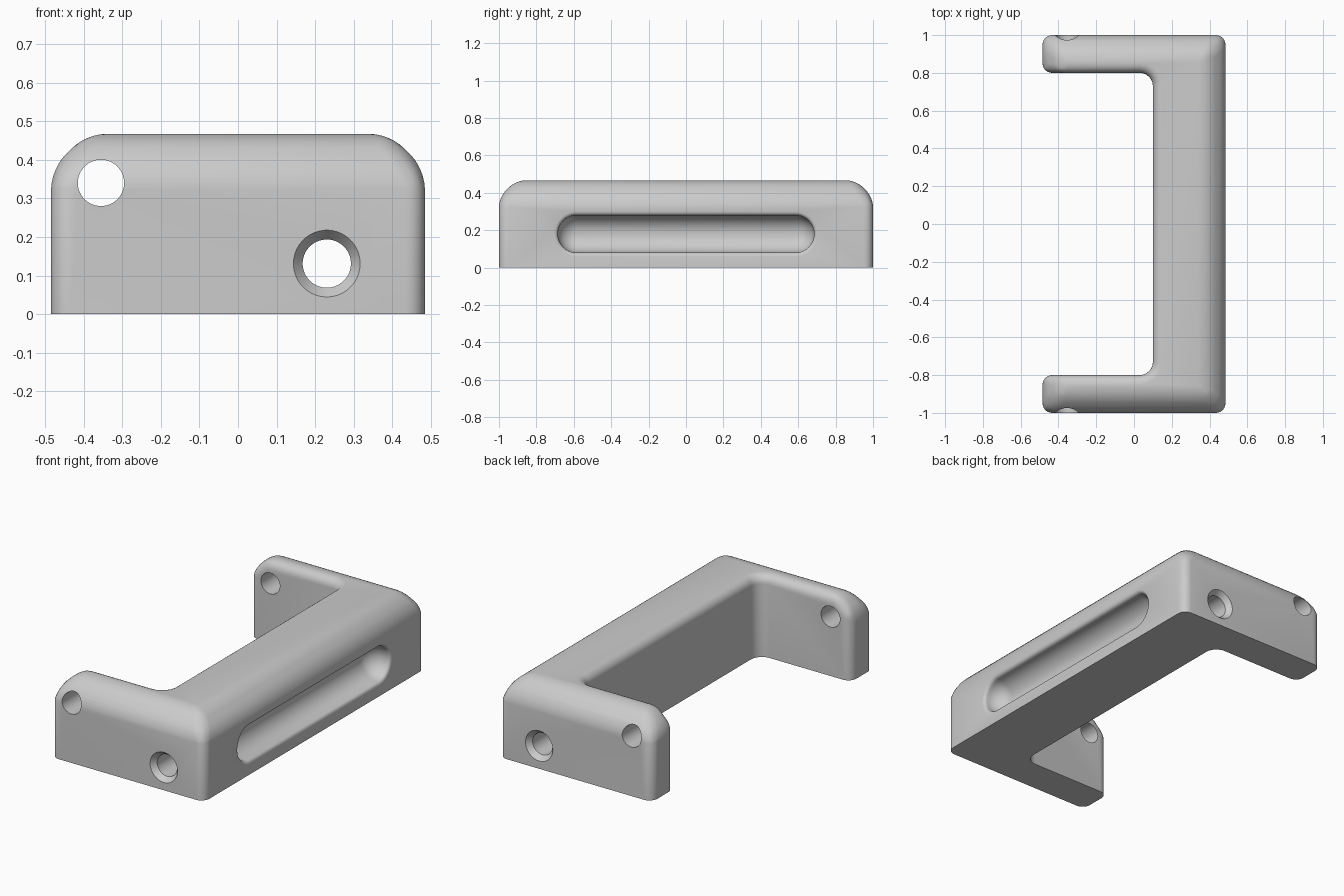
import bpy, bmesh
from math import sin, cos, pi, radians

if "Cube" in bpy.data.objects:
    bpy.data.objects.remove(bpy.data.objects["Cube"], do_unlink=True)

HALF_X, HALF_Y, HEIGHT = 0.484, 1.0, 0.467

grey = bpy.data.materials.new("plain grey")
grey.use_nodes = True
colour = (0.6, 0.6, 0.6, 1)
grey.diffuse_color = colour
grey.node_tree.nodes["Principled BSDF"].inputs["Base Color"].default_value = colour


def finish(bm, name):
    """Turn a bmesh into a grey object."""
    bmesh.ops.recalc_face_normals(bm, faces=bm.faces)
    mesh = bpy.data.meshes.new(name)
    bm.to_mesh(mesh)
    bm.free()
    mesh.materials.append(grey)
    obj = bpy.data.objects.new(name, mesh)
    bpy.context.collection.objects.link(obj)
    return obj


def bevel(bm, edges, size, segments):
    bmesh.ops.bevel(bm, geom=edges, offset=size, offset_type='OFFSET',
                    segments=segments, profile=0.5, affect='EDGES', clamp_overlap=True)
    bmesh.ops.recalc_face_normals(bm, faces=bm.faces)


def lathe(name, profile, place, steps=48, stretch=0.0):
    """Spin (radius, depth) points; stretch splits the ring into two far ends."""
    bm = bmesh.new()
    rings = []
    for r, d in profile:
        ring = []
        for i in range(steps):
            a = 2 * pi * (i + 0.5) / steps
            shift = stretch if cos(a) > 0 else -stretch
            ring.append(bm.verts.new(place(r * cos(a) + shift, r * sin(a), d)))
        rings.append(ring)
    for low, high in zip(rings, rings[1:]):
        for i in range(steps):
            j = (i + 1) % steps
            bm.faces.new((low[i], low[j], high[j], high[i]))
    bm.faces.new(rings[0])
    bm.faces.new(rings[-1])
    return finish(bm, name)


# Bracket body: U-shaped plan pulled up
plan = [(-HALF_X, -HALF_Y), (HALF_X, -HALF_Y), (HALF_X, HALF_Y), (-HALF_X, HALF_Y),
        (-HALF_X, 0.8), (0.1, 0.8), (0.1, -0.8), (-HALF_X, -0.8)]
bm = bmesh.new()
base = bm.faces.new([bm.verts.new((x, y, 0)) for x, y in plan])
pulled = bmesh.ops.extrude_face_region(bm, geom=[base], use_keep_orig=True)["geom"]
for v in pulled:
    if isinstance(v, bmesh.types.BMVert):
        v.co.z = HEIGHT
bmesh.ops.recalc_face_normals(bm, faces=bm.faces)

# Chamfered outer top edges
bevel(bm, [e for e in bm.edges if all(v.co.z > 0.4 and abs(v.co.x) > 0.45 for v in e.verts)],
      0.091, 1)
# Wide fillet in the inner corners
bevel(bm, [e for e in bm.edges if all(abs(v.co.x - 0.1) < 0.01 for v in e.verts)
           and abs(e.verts[0].co.z - e.verts[1].co.z) > 0.1], 0.07, 6)
# Softened edges everywhere but the flat underside
bevel(bm, [e for e in bm.edges if max(v.co.z for v in e.verts) > 0.01
           and e.calc_face_angle(0) > radians(20)], 0.05, 6)
body = finish(bm, "bracket_body")

# Cutters: plain cross hole, long bore with countersunk mouths, and side slot
pin_hole = lathe("pin_hole_cutter", [(0.06, -1.2), (0.06, 1.2)],
                 lambda u, v, d: (-0.355 + u, d, 0.34 + v))
mouth = [(0.0865, 1.2), (0.0865, 1.0), (0.0625, 0.97)]
bore = lathe("bore_cutter", [(r, -d) for r, d in mouth] + mouth[::-1],
             lambda u, v, d: (0.23 + u, d, 0.131 + v))
hollow = [(0.1 * sin(a), -0.02 - 0.1 * cos(a)) for a in [pi / 2 * i / 10 for i in range(1, 11)]]
rim = [(0.12 - 0.02 * cos(a), -0.02 + 0.02 * sin(a)) for a in [pi / 2 * i / 4 for i in range(1, 5)]]
slot = lathe("slot_cutter", hollow + rim + [(0.12, 0.1)],
             lambda u, v, d: (HALF_X + d, u, 0.18 + v), stretch=0.585)

for cutter in (pin_hole, bore, slot):
    cut = body.modifiers.new(cutter.name, 'BOOLEAN')
    cut.operation = 'DIFFERENCE'
    cut.solver = 'EXACT'
    cut.object = cutter

# Apply the cuts, then drop the cutters
bpy.context.view_layer.update()
cut_mesh = bpy.data.meshes.new_from_object(body.evaluated_get(bpy.context.evaluated_depsgraph_get()))
body.modifiers.clear()
body.data = cut_mesh
for cutter in (pin_hole, bore, slot):
    bpy.data.objects.remove(cutter, do_unlink=True)

bpy.ops.object.select_all(action='DESELECT')
body.select_set(True)
bpy.context.view_layer.objects.active = body
bpy.ops.object.shade_smooth_by_angle(angle=radians(30))
